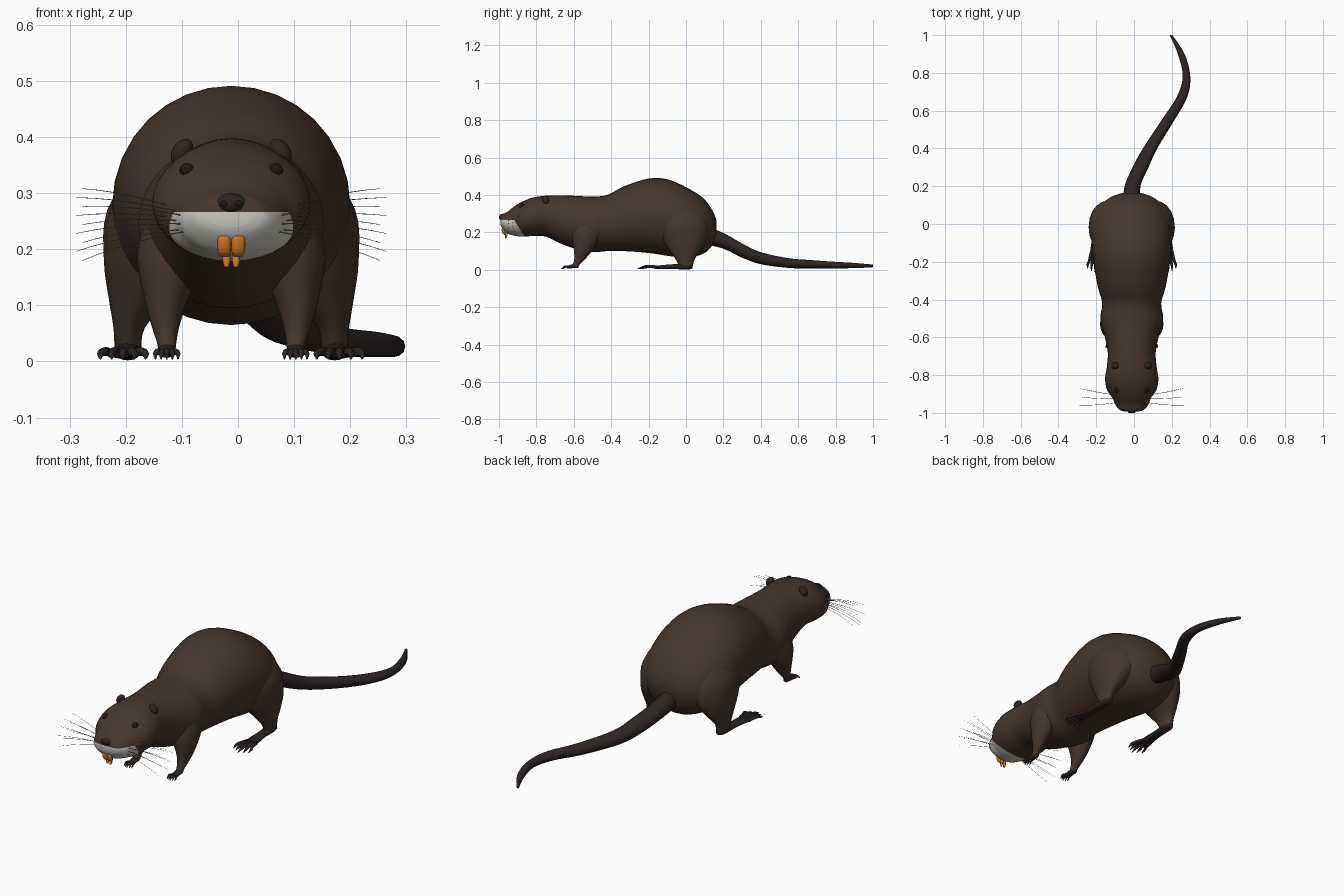
import bpy, bmesh, math
from mathutils import Vector, Matrix

cube = bpy.data.objects.get("Cube")
if cube:
    bpy.data.objects.remove(cube)

CX = -0.012  # the body's middle line


def material(name, rgb, rough=0.8):
    m = bpy.data.materials.new(name)
    m.diffuse_color = (*rgb, 1)
    m.use_nodes = True
    node = m.node_tree.nodes["Principled BSDF"]
    node.inputs["Base Color"].default_value = (*rgb, 1)
    node.inputs["Roughness"].default_value = rough
    return m


FUR = material("brown fur", (0.062, 0.038, 0.027))
SKIN = material("dark skin", (0.026, 0.018, 0.017))
BLACK = material("near black", (0.012, 0.009, 0.009))
WHITE = material("muzzle white", (0.62, 0.6, 0.56))
ORANGE = material("tooth orange", (0.6, 0.2, 0.015))
HAIR = material("whisker grey", (0.2, 0.19, 0.17))


def finish(name, bm, *mats):
    bmesh.ops.recalc_face_normals(bm, faces=bm.faces)
    for f in bm.faces:
        f.smooth = True
    mesh = bpy.data.meshes.new(name)
    bm.to_mesh(mesh)
    bm.free()
    for m in mats:
        mesh.materials.append(m)
    obj = bpy.data.objects.new(name, mesh)
    bpy.context.collection.objects.link(obj)
    return obj


def smooth_path(rows, steps):
    """Catmull-Rom interpolation of rows of numbers."""
    rows = [rows[0]] + list(rows) + [rows[-1]]
    out = []
    for a, b, c, d in zip(rows, rows[1:], rows[2:], rows[3:]):
        for k in range(steps):
            t = k / steps
            out.append([q + 0.5 * t * (r - p + t * (2*p - 5*q + 4*r - s + t * (3*(q - r) + s - p)))
                        for p, q, r, s in zip(a, b, c, d)])
    return out + [list(rows[-1])]


def loft(rows, axis="y", sides=16, steps=4):
    """Elliptical rings (x, y, z, radius, radius) lying across the axis."""
    bm = bmesh.new()
    rings = []
    for x, y, z, ra, rb in smooth_path(rows, steps):
        ring = []
        for i in range(sides):
            a = 2 * math.pi * i / sides
            u, v = ra * math.cos(a), rb * math.sin(a)
            ring.append(bm.verts.new((x + u, y, z + v) if axis == "y" else (x + u, y + v, z)))
        rings.append(ring)
    for r, s in zip(rings, rings[1:]):
        for i in range(sides):
            j = (i + 1) % sides
            bm.faces.new((r[i], r[j], s[j], s[i]))
    bm.faces.new(rings[0])
    bm.faces.new(rings[-1])
    return bm


def ball(name, loc, size, mat, tilt=(0, 0, 0)):
    bm = bmesh.new()
    bmesh.ops.create_uvsphere(bm, u_segments=16, v_segments=10, radius=1)
    rot = Matrix.Rotation(tilt[1], 4, "Y") @ Matrix.Rotation(tilt[2], 4, "Z")
    bm.transform(Matrix.Translation(loc) @ rot @ Matrix.Diagonal((*size, 1)))
    return finish(name, bm, mat)


# Body and head: y, half width, bottom, top
sections = [(-0.992, 0.04, 0.24, 0.285), (-0.983, 0.066, 0.222, 0.297), (-0.955, 0.088, 0.195, 0.31),
            (-0.92, 0.102, 0.183, 0.338), (-0.88, 0.13, 0.178, 0.362), (-0.82, 0.141, 0.18, 0.386),
            (-0.75, 0.131, 0.178, 0.396), (-0.68, 0.127, 0.145, 0.398), (-0.6, 0.142, 0.115, 0.396),
            (-0.5, 0.166, 0.095, 0.392), (-0.42, 0.156, 0.1, 0.401), (-0.33, 0.18, 0.1, 0.447),
            (-0.2, 0.203, 0.09, 0.488), (-0.1, 0.212, 0.075, 0.484), (0, 0.207, 0.065, 0.442),
            (0.09, 0.17, 0.085, 0.385), (0.14, 0.115, 0.13, 0.32), (0.163, 0.055, 0.19, 0.265)]
bm = loft([(CX, y, (lo + hi) / 2, w, (hi - lo) / 2) for y, w, lo, hi in sections], sides=32)

# White muzzle, cut cleanly out of the body surface
lip = (Vector((0, 0, 0.266)), Vector((0, 0, 1)))
cheek = (Vector((0, -0.87, 0.19)), Vector((0, 1, 0.64)))
for co, no in (lip, cheek):
    near = [f for f in bm.faces if f.calc_center_median().y < -0.82]
    geom = near + list({e for f in near for e in f.edges}) + list({v for f in near for v in f.verts})
    bmesh.ops.bisect_plane(bm, geom=geom, plane_co=co, plane_no=no)
for f in bm.faces:
    c = f.calc_center_median()
    f.material_index = int(all((c - co).dot(no) < 0 for co, no in (lip, cheek)))
finish("body", bm, FUR, WHITE)

# Tail
tail = [(CX, 0.09, 0.19, 0.045, 0.05), (-0.008, 0.2, 0.155, 0.042, 0.042), (0.035, 0.3, 0.103, 0.042, 0.038),
        (0.085, 0.4, 0.062, 0.038, 0.032), (0.18, 0.55, 0.036, 0.034, 0.026), (0.253, 0.67, 0.03, 0.028, 0.022),
        (0.278, 0.78, 0.026, 0.02, 0.018), (0.25, 0.9, 0.023, 0.018, 0.014), (0.196, 1.0, 0.021, 0.007, 0.007)]
finish("tail", loft(tail, sides=12), SKIN)

# Nose and nostrils
ball("nose", (CX, -0.982, 0.282), (0.028, 0.018, 0.018), SKIN)

hind_leg = [(0.1, -0.03, 0.37, 0.06, 0.08), (0.118, -0.025, 0.27, 0.103, 0.14), (0.132, -0.01, 0.18, 0.095, 0.13),
            (0.163, -0.005, 0.11, 0.055, 0.088), (0.182, -0.005, 0.06, 0.028, 0.053), (0.184, 0, 0.018, 0.024, 0.036)]
front_leg = [(0.09, -0.52, 0.27, 0.06, 0.08), (0.104, -0.53, 0.19, 0.064, 0.08), (0.116, -0.548, 0.11, 0.039, 0.052),
             (0.117, -0.567, 0.06, 0.024, 0.03), (0.115, -0.585, 0.032, 0.017, 0.02), (0.115, -0.595, 0.014, 0.015, 0.018)]
hind_foot = [(0.184, 0.035, 0.018, 0.012, 0.01), (0.184, 0.01, 0.018, 0.023, 0.016),
             (0.187, -0.07, 0.017, 0.023, 0.013), (0.191, -0.15, 0.014, 0.03, 0.009), (0.193, -0.18, 0.012, 0.028, 0.005)]
front_foot = [(0.115, -0.575, 0.018, 0.01, 0.008), (0.115, -0.6, 0.02, 0.017, 0.011),
              (0.115, -0.635, 0.014, 0.016, 0.007)]


def toes(name, x, y, length, spread, r, s):
    """Five fanned toes, each ending in a curved claw."""
    for i in range(5):
        f = (i - 2) / 2
        reach = length * (1 - 0.22 * abs(f))
        x0, x1 = x + 0.55 * spread * f, x + spread * f
        rows = [(x0, y, 0.015, r, r), ((x0 + x1) / 2, y - reach / 2, 0.018, r, r),
                (x1, y - reach * 0.75, 0.014, r * 0.8, r * 0.8), (x1, y - reach, 0.005, 0.0015, 0.0015)]
        rows = [(CX + s * p[0], *p[1:]) for p in rows]
        finish(f"{name}_{i + 1}", loft(rows, sides=8, steps=3), SKIN)


for side, s in (("left", 1), ("right", -1)):
    def mirrored(rows):
        return [(CX + s * p[0], *p[1:]) for p in rows]

    # Legs and feet
    finish(side + "_hind_leg", loft(mirrored(hind_leg), "z", 20), FUR)
    finish(side + "_front_leg", loft(mirrored(front_leg), "z", 20), FUR)
    finish(side + "_hind_foot", loft(mirrored(hind_foot)), SKIN)
    finish(side + "_front_foot", loft(mirrored(front_foot)), SKIN)
    toes(side + "_hind_toe", 0.193, -0.15, 0.11, 0.04, 0.008, s)
    toes(side + "_front_toe", 0.115, -0.622, 0.045, 0.02, 0.0055, s)

    # Ears, eyes and nostrils
    ball(side + "_ear", (CX + s * 0.088, -0.75, 0.374), (0.017, 0.018, 0.025), SKIN, (0, -s * 0.6, s * 0.5))
    ball(side + "_eye", (CX + s * 0.079, -0.878, 0.341), (0.013, 0.016, 0.013), BLACK)
    ball(side + "_nostril", (CX + s * 0.013, -0.996, 0.281), (0.007, 0.005, 0.006), BLACK)

    # Upper and lower front teeth
    tx = CX + s * 0.0125
    upper = [(tx, -0.972, 0.228, 0.009, 0.006), (tx, -0.978, 0.22, 0.012, 0.008),
             (tx, -0.974, 0.197, 0.012, 0.008), (tx, -0.968, 0.187, 0.008, 0.004)]
    lower = [(tx - s * 0.004, -0.957, 0.205, 0.007, 0.006), (tx - s * 0.004, -0.962, 0.18, 0.007, 0.006),
             (tx - s * 0.004, -0.965, 0.168, 0.004, 0.003)]
    finish(side + "_upper_tooth", loft(upper, "z", 12), ORANGE)
    finish(side + "_lower_tooth", loft(lower, "z", 12), ORANGE)

    # Whiskers: a fan of fine tapered curves
    curve = bpy.data.curves.new(side + "_whiskers", "CURVE")
    curve.dimensions = "3D"
    curve.bevel_depth = 0.0011
    curve.bevel_resolution = 0
    for i in range(9):
        t = i / 8
        root = Vector((CX + s * 0.08, -0.945 + 0.02 * (i % 3), 0.232 + 0.036 * t))
        tip = Vector((CX + s * (0.265 + 0.012 * (i % 2)), -0.96 + 0.045 * (i % 3), 0.18 + 0.128 * t))
        bend = root.lerp(tip, 0.55) + Vector((0, -0.008, 0.012))
        spline = curve.splines.new("POLY")
        spline.points.add(6)
        for k, p in enumerate(spline.points):
            u = k / 6
            p.co = (*root.lerp(bend, u).lerp(bend.lerp(tip, u), u), 1)
            p.radius = 1 - 0.6 * u
    curve.materials.append(HAIR)
    bpy.context.collection.objects.link(bpy.data.objects.new(side + "_whiskers", curve))
